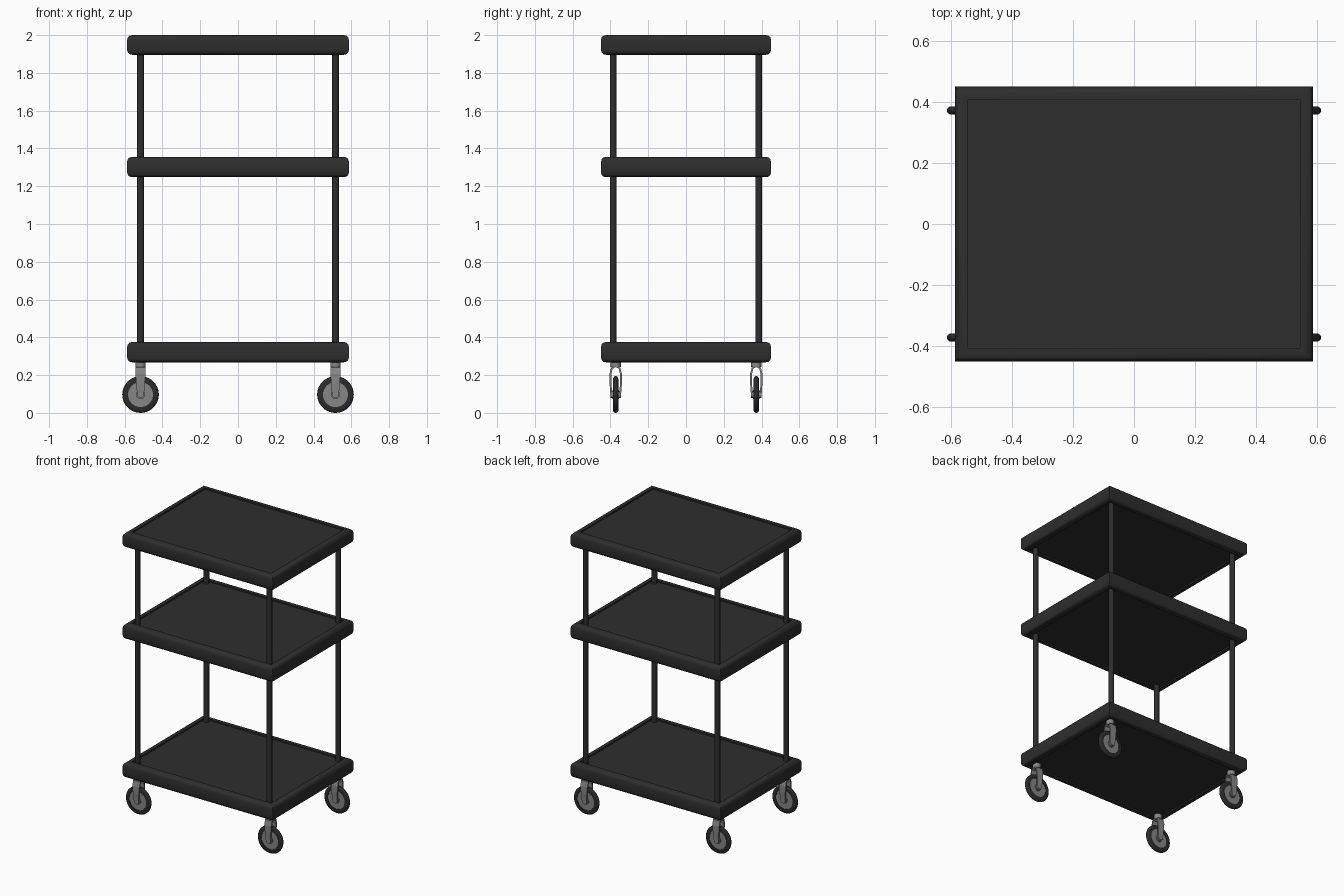
import bpy, bmesh, math
from mathutils import Vector

cube = bpy.data.objects.get("Cube")
if cube:
    bpy.data.objects.remove(cube, do_unlink=True)


def material(name, value):
    m = bpy.data.materials.new(name)
    m.use_nodes = True
    color = (value, value, value, 1)
    m.diffuse_color = color
    m.node_tree.nodes["Principled BSDF"].inputs["Base Color"].default_value = color
    return m


DARK = material("charcoal plastic", 0.027)
RUBBER = material("black rubber", 0.023)
GREY = material("grey metal", 0.24)


def loft(name, rings, mat, closed=False, smooth=False):
    """Skin a list of equal-length point rings, capping the ends unless closed."""
    bm = bmesh.new()
    loops = [[bm.verts.new(p) for p in ring] for ring in rings]
    n = len(loops[0])
    for k in range(len(loops) - (0 if closed else 1)):
        a, b = loops[k], loops[(k + 1) % len(loops)]
        for i in range(n):
            j = (i + 1) % n
            bm.faces.new((a[i], a[j], b[j], b[i]))
    if not closed:
        bm.faces.new(loops[0])
        bm.faces.new(loops[-1])
    bmesh.ops.recalc_face_normals(bm, faces=bm.faces)
    mesh = bpy.data.meshes.new(name)
    bm.to_mesh(mesh)
    bm.free()
    mesh.materials.append(mat)
    ob = bpy.data.objects.new(name, mesh)
    bpy.context.collection.objects.link(ob)
    if smooth:
        bpy.ops.object.select_all(action='DESELECT')
        ob.select_set(True)
        bpy.context.view_layer.objects.active = ob
        bpy.ops.object.shade_smooth_by_angle(angle=math.radians(40))
    return ob


def circle(center, radius, axis, sides):
    """Ring of points around the y or z axis."""
    pts = []
    for i in range(sides):
        t = math.tau * i / sides
        u, v = radius * math.cos(t), radius * math.sin(t)
        pts.append(Vector(center) + Vector((u, 0, v) if axis == 'Y' else (u, v, 0)))
    return pts


def turned(name, center, profile, axis, mat, sides=32, closed=False):
    """Lathe (radius, offset along axis) pairs around a centre."""
    step = Vector((0, 1, 0) if axis == 'Y' else (0, 0, 1))
    rings = [circle(Vector(center) + step * o, r, axis, sides) for r, o in profile]
    return loft(name, rings, mat, closed, True)


# Shelves: rounded outer rim around a slightly recessed panel
HALF_X, HALF_Y = 0.587, 0.45


def shelf(name, z0, z1):
    lower = [(0.043, 0.01), (0.043, 0), (0.026, 0), (0.013, 0.003),
             (0.004, 0.011), (0, 0.025)]
    profile = [(i, z0 + h) for i, h in lower] + [(i, z1 - h) for i, h in reversed(lower)]
    rings = []
    for inset, z in profile:
        x, y = HALF_X - inset, HALF_Y - inset
        rings.append([(-x, -y, z), (x, -y, z), (x, y, z), (-x, y, z)])
    loft(name, rings, DARK, smooth=True)


shelf("top_shelf", 1.896, 2.0)
shelf("middle_shelf", 1.248, 1.355)
shelf("bottom_shelf", 0.268, 0.375)


def fork(name, x, y):
    """Arched strap that straddles the wheel."""
    side = [(0.023, 0.09, 0.018), (0.028, 0.16, 0.023),
            (0.028, 0.205, 0.027), (0.020, 0.237, 0.027)]
    path = [(-a, z, w) for a, z, w in side] + [(0, 0.247, 0.027)]
    path += [(a, z, w) for a, z, w in reversed(side)]
    rings = []
    for k, (py, pz, w) in enumerate(path):
        a, b = path[max(k - 1, 0)], path[min(k + 1, len(path) - 1)]
        tangent = Vector((0, b[0] - a[0], b[1] - a[1])).normalized()
        normal = Vector((0, -tangent.z, tangent.y)) * 0.005
        c = Vector((x, y + py, pz))
        dx = Vector((w, 0, 0))
        rings.append([c - dx - normal, c + dx - normal, c + dx + normal, c - dx + normal])
    loft(name, rings, GREY)


# Four posts and four casters
POST_X, POST_Y, WHEEL_Y, WHEEL_Z = 0.516, 0.385, 0.372, 0.097
for sx, side in ((1, "left"), (-1, "right")):
    for sy, end in ((-1, "front"), (1, "back")):
        tag = end + "_" + side
        x, y = sx * POST_X, sy * WHEEL_Y
        turned(tag + "_post", (x, sy * POST_Y, 0), [(0.018, 0.36), (0.018, 1.91)],
               'Z', DARK, 16)
        hub = (x, y, WHEEL_Z)
        half = [(0.066, 0.012), (0.086, 0.0135), (0.094, 0.009), (0.097, 0.003)]
        turned(tag + "_tire", hub, half + [(r, -o) for r, o in reversed(half)],
               'Y', RUBBER, 40, True)
        turned(tag + "_wheel_disc", hub, [(0.067, -0.009), (0.067, 0.009)], 'Y', GREY)
        turned(tag + "_wheel_boss", hub, [(0.024, -0.017), (0.024, 0.017)], 'Y', GREY, 20)
        turned(tag + "_axle", hub, [(0.018, -0.029), (0.018, 0.029)], 'Y', GREY, 20)
        turned(tag + "_swivel", (x, y, 0), [(0.027, 0.243), (0.027, 0.274)], 'Z', GREY, 20)
        fork(tag + "_fork", x, y)
